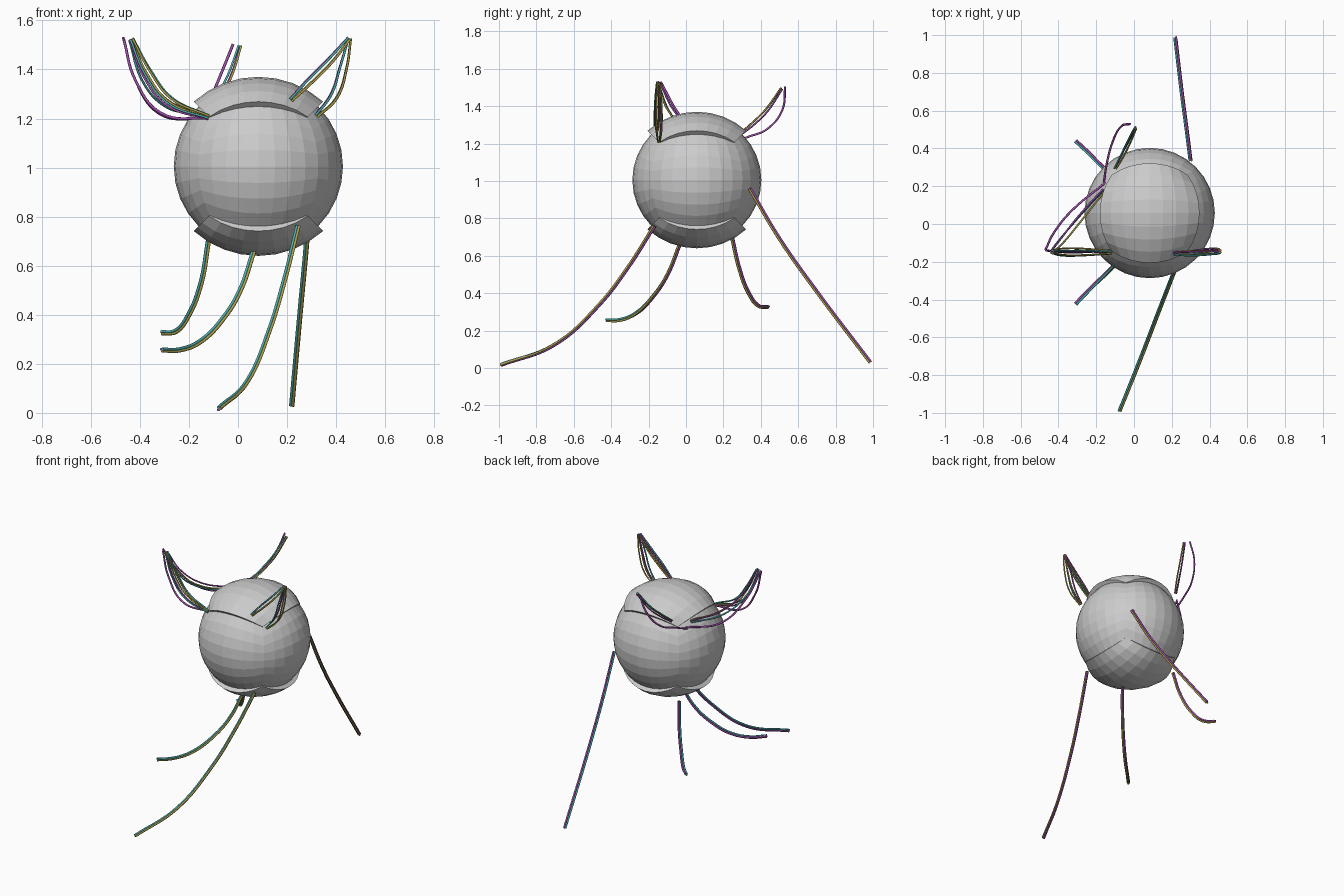
import bpy, bmesh, math
from mathutils import Vector

if "Cube" in bpy.data.objects:
    bpy.data.objects.remove(bpy.data.objects["Cube"])

CENTRE = Vector((0.083, 0.058, 1.005))
R, N = 0.345, 8
DIRS = [Vector(d) for d in ((1, 0, 0), (-1, 0, 0), (0, 1, 0), (0, -1, 0), (0, 0, 1), (0, 0, -1))]


def make_material(name, colour):
    m = bpy.data.materials.new(name)
    m.diffuse_color = (*colour, 1)
    m.use_nodes = True
    m.node_tree.nodes["Principled BSDF"].inputs["Base Color"].default_value = m.diffuse_color
    return m


MATS = [make_material("olive", (0.42, 0.36, 0.08)),
        make_material("teal", (0.08, 0.42, 0.42)),
        make_material("purple", (0.36, 0.08, 0.42))]


def add_patch(bm, axis, radius):
    """One face of a cube projected onto a sphere of varying radius."""
    a = Vector((axis.y, axis.z, axis.x))
    b = axis.cross(a)
    grid = []
    for i in range(N + 1):
        row = []
        for j in range(N + 1):
            u, v = 2 * i / N - 1, 2 * j / N - 1
            d = axis + a * math.tan(u * math.pi / 4) + b * math.tan(v * math.pi / 4)
            row.append(bm.verts.new(CENTRE + d.normalized() * radius(u, v)))
        grid.append(row)
    for i in range(N):
        for j in range(N):
            bm.faces.new((grid[i][j], grid[i + 1][j], grid[i + 1][j + 1], grid[i][j + 1]))


def finish(bm, name):
    bmesh.ops.remove_doubles(bm, verts=bm.verts, dist=0.0005)
    bmesh.ops.recalc_face_normals(bm, faces=bm.faces)
    me = bpy.data.meshes.new(name)
    bm.to_mesh(me)
    bm.free()
    bpy.context.collection.objects.link(bpy.data.objects.new(name, me))


# faceted ball body
bm = bmesh.new()
for d in DIRS:
    add_patch(bm, d, lambda u, v: R)
finish(bm, "ball_body")

# raised caps on the top and bottom of the ball, with a rim down to the body
for d, name in ((DIRS[4], "top_cap"), (DIRS[5], "bottom_cap")):
    bm = bmesh.new()
    add_patch(bm, d, lambda u, v: 0.365 + 0.008 * (u * u + v * v) - 0.032 * u * u * v * v)
    rim = [e for e in bm.edges if e.is_boundary]
    new = bmesh.ops.extrude_edge_only(bm, edges=rim)["geom"]
    for v in new:
        if isinstance(v, bmesh.types.BMVert):
            v.co = CENTRE + (v.co - CENTRE).normalized() * (R - 0.002)
    finish(bm, name)


def strand(name, pts, radius, mat):
    cu = bpy.data.curves.new(name, 'CURVE')
    cu.dimensions = '3D'
    cu.bevel_depth = radius
    cu.bevel_resolution = 1
    cu.resolution_u = 8
    cu.use_fill_caps = True
    sp = cu.splines.new('BEZIER')
    sp.bezier_points.add(len(pts) - 1)
    for bp, p in zip(sp.bezier_points, pts):
        bp.co = p
        bp.handle_left_type = bp.handle_right_type = 'AUTO'
    cu.materials.append(MATS[mat])
    bpy.context.collection.objects.link(bpy.data.objects.new(name, cu))


def bundle(name, pts, gap, radius, bow=0.0, count=3):
    """Parallel strands set around one path; bow spreads them in the middle."""
    pts = [Vector(p) for p in pts]
    for k in range(count):
        ang = math.tau * k / count + 0.5
        path = []
        for i, p in enumerate(pts):
            t = (pts[min(i + 1, len(pts) - 1)] - pts[max(i - 1, 0)]).normalized()
            side = t.cross(Vector((0.3, 1, 0.2))).normalized()
            up = t.cross(side)
            s = gap + bow * math.sin(math.pi * i / (len(pts) - 1))
            path.append(p + (side * math.cos(ang) + up * math.sin(ang)) * s)
        strand(f"{name}_strand_{k + 1}", path, radius, k % 3)


# four trailing legs
LEGS = {
    "front_leg": [(.245, -.17, .76), (.19, -.31, .54), (.13, -.464, .34), (.037, -.705, .125), (-.078, -.99, .017)],
    "back_leg": [(.30, .34, .96), (.28, .50, .69), (.255, .69, .42), (.22, .985, .03)],
    "left_back_leg": [(-.12, .245, .70), (-.15, .285, .53), (-.20, .335, .40), (-.25, .385, .335), (-.31, .44, .327)],
    "left_front_leg": [(.065, -.035, .66), (.01, -.10, .50), (-.06, -.175, .385), (-.155, -.27, .29),
                       (-.237, -.35, .258), (-.31, -.425, .257)],
}
for name, pts in LEGS.items():
    bundle(name, pts, 0.006, 0.006)

# left horn: a front root and a back root meeting at the tip
bundle("left_horn_front", [(-.435, -.147, 1.525), (-.37, -.15, 1.385), (-.28, -.15, 1.27), (-.12, -.15, 1.205)],
       0.008, 0.005, 0.014, 5)
bundle("left_horn_back", [(-.435, -.145, 1.52), (-.38, -.08, 1.37), (-.29, .03, 1.265), (-.16, .18, 1.225)],
       0.008, 0.005, 0.010)
strand("left_horn_loop", [(-.468, -.135, 1.53), (-.42, -.04, 1.36), (-.32, .08, 1.22), (-.15, .22, 1.195)], 0.006, 2)
strand("left_horn_front_loop", [(-.465, -.14, 1.52), (-.42, -.145, 1.36), (-.31, -.15, 1.22), (-.12, -.14, 1.2)], 0.006, 2)

# right horn: an inner root and an outer root meeting at the tip
bundle("right_horn_inner", [(.453, -.15, 1.527), (.37, -.153, 1.43), (.29, -.155, 1.35), (.215, -.155, 1.275)],
       0.007, 0.005, 0.008, 4)
bundle("right_horn_outer", [(.455, -.145, 1.527), (.43, -.145, 1.41), (.39, -.145, 1.29), (.32, -.145, 1.21)],
       0.007, 0.005, 0.014, 4)

# back horn: a straight pair and one drooping strand
bundle("back_horn", [(.008, .51, 1.495), (-.03, .43, 1.38), (-.065, .36, 1.31), (-.10, .295, 1.255)],
       0.006, 0.005, 0.004)
strand("back_horn_loop", [(-.02, .53, 1.503), (-.07, .515, 1.38), (-.115, .43, 1.275), (-.142, .33, 1.235), (-.16, .22, 1.19)],
       0.006, 2)
